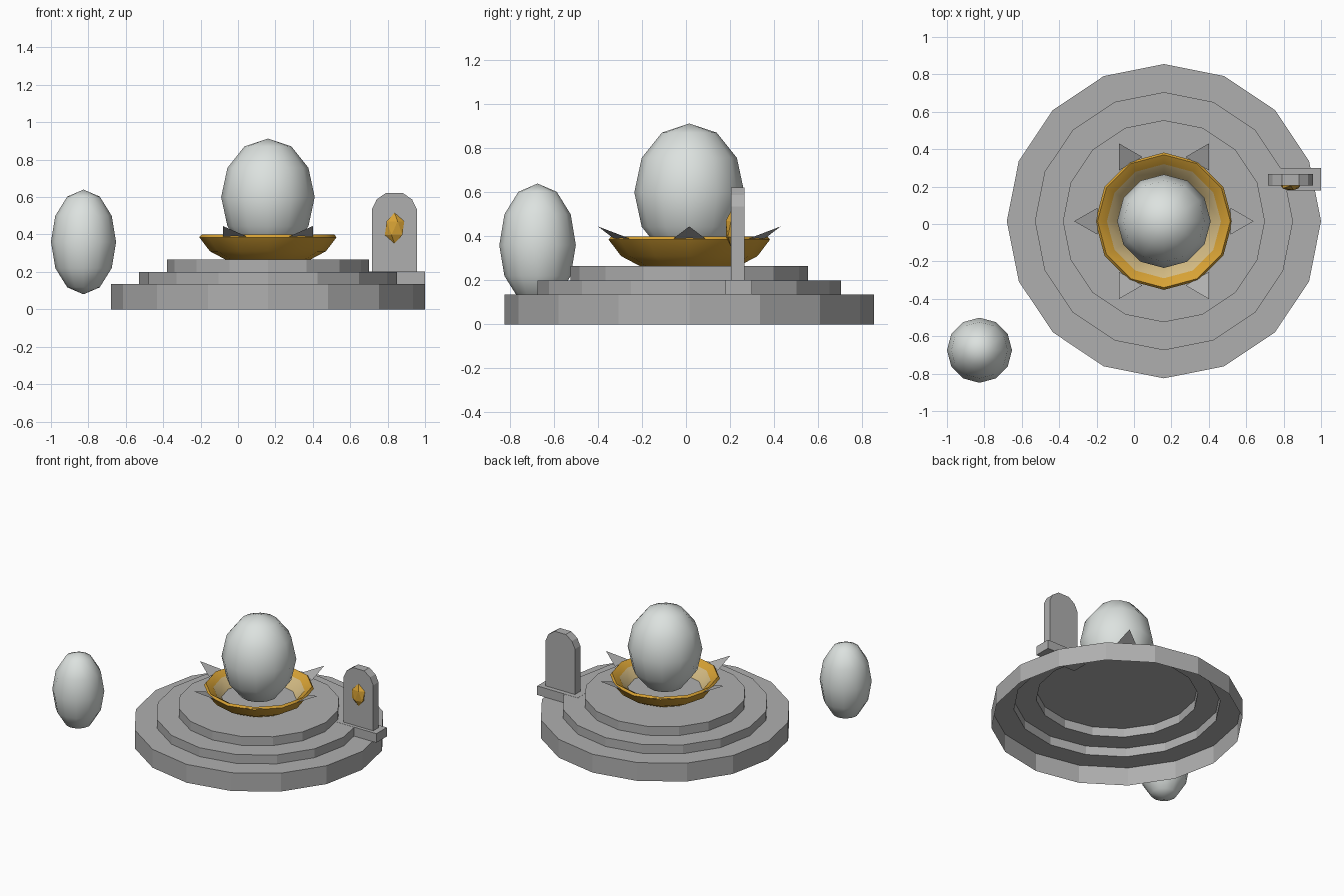
import bpy, bmesh, math
from mathutils import Matrix, Vector

if "Cube" in bpy.data.objects:
    bpy.data.objects.remove(bpy.data.objects["Cube"])

CX, CY = 0.16, 0.015  # centre of the round platform


def material(name, rgb):
    m = bpy.data.materials.new(name)
    m.diffuse_color = (*rgb, 1)
    m.use_nodes = True
    m.node_tree.nodes["Principled BSDF"].inputs["Base Color"].default_value = m.diffuse_color
    return m


STONE = material("grey stone", (0.43, 0.43, 0.43))
SHELL = material("pale shell", (0.72, 0.76, 0.74))
GOLD = material("gold", (0.68, 0.36, 0.035))
SAND = material("pale gold", (0.66, 0.50, 0.23))


def finish(name, bm, mats, smooth=None, loc=(0, 0, 0)):
    me = bpy.data.meshes.new(name)
    bm.to_mesh(me)
    bm.free()
    ob = bpy.data.objects.new(name, me)
    ob.location = loc
    bpy.context.collection.objects.link(ob)
    for m in mats:
        me.materials.append(m)
    if smooth:
        bpy.ops.object.select_all(action='DESELECT')
        bpy.context.view_layer.objects.active = ob
        ob.select_set(True)
        bpy.ops.object.shade_smooth_by_angle(angle=math.radians(smooth))
    return ob


def lathe(bm, profile, sides, cap=True, mat_rule=None):
    """Turn (radius, height) points about z; the last ring is capped."""
    rings = [[bm.verts.new((r * math.cos(2 * math.pi * i / sides),
                            r * math.sin(2 * math.pi * i / sides), z))
              for i in range(sides)] for r, z in profile]
    for k in range(len(rings) - 1):
        a, b = rings[k], rings[k + 1]
        for i in range(sides):
            j = (i + 1) % sides
            f = bm.faces.new((a[i], a[j], b[j], b[i]))
            f.material_index = mat_rule(k) if mat_rule else 0
    if cap:
        f = bm.faces.new(rings[-1])
        f.material_index = mat_rule(len(rings) - 1) if mat_rule else 0


def box(name, lo, hi, mat):
    lo, hi = Vector(lo), Vector(hi)
    bm = bmesh.new()
    bmesh.ops.create_cube(bm, size=1, matrix=Matrix.Translation((lo + hi) / 2)
                          @ Matrix.Diagonal((*(hi - lo), 1)))
    return finish(name, bm, [mat])


def egg(name, loc, radius, half_height):
    bm = bmesh.new()
    bmesh.ops.create_uvsphere(bm, u_segments=12, v_segments=6, radius=1)
    bmesh.ops.scale(bm, vec=(radius, radius, half_height), verts=bm.verts)
    return finish(name, bm, [SHELL], 70, loc)


# Stepped platform, a shell open underneath
bm = bmesh.new()
lathe(bm, [(0.84, 0), (0.84, 0.135), (0.69, 0.135), (0.69, 0.2),
           (0.54, 0.2), (0.54, 0.265)], 16)
finish("stepped_platform", bm, [STONE], None, (CX, CY, 0))

# Dish: gold outside and rim, pale inner slope, stone floor
bm = bmesh.new()
lathe(bm, [(0.225, 0.265), (0.31, 0.31), (0.367, 0.385), (0.355, 0.40),
           (0.305, 0.37), (0.25, 0.30)], 12,
      mat_rule=lambda k: 0 if k < 4 else k - 3)
finish("dish", bm, [GOLD, SAND, STONE], 50, (CX, CY, 0))

# Six flat spikes around the dish rim
bm = bmesh.new()
for i in range(6):
    rot = Matrix.Rotation(math.radians(60 * i), 4, 'Z')
    bm.faces.new([bm.verts.new(rot @ Vector(p)) for p in
                  ((0.355, -0.072, 0.39), (0.48, 0, 0.445), (0.355, 0.072, 0.39))])
finish("rim_spikes", bm, [STONE], None, (CX, CY, 0))

# Large egg in the dish and small egg beside the platform
egg("large_egg", (CX, CY, 0.60), 0.25, 0.313)
egg("small_egg", (-0.826, -0.675, 0.36), 0.174, 0.28)

# Tablet foot and upright tablet with a bevelled arch top
box("tablet_foot", (0.67, 0.18, 0.135), (1.0, 0.30, 0.201), STONE)
bm = bmesh.new()
half = [(0.12, 0.2), (0.12, 0.535), (0.095, 0.587), (0.045, 0.622)]
outline = half + [(-x, z) for x, z in reversed(half)]
face = bm.faces.new([bm.verts.new((x, 0, z)) for x, z in outline])
ext = bmesh.ops.extrude_face_region(bm, geom=[face])
bmesh.ops.translate(bm, vec=(0, 0.062, 0),
                    verts=[v for v in ext["geom"] if isinstance(v, bmesh.types.BMVert)])
bmesh.ops.recalc_face_normals(bm, faces=bm.faces)
finish("tablet", bm, [STONE], None, (0.836, 0.205, 0))

# Faceted gem on the tablet front
bm = bmesh.new()
bmesh.ops.create_icosphere(bm, subdivisions=1, radius=1)
bmesh.ops.scale(bm, vec=(0.058, 0.028, 0.082), verts=bm.verts)
finish("gem", bm, [GOLD], None, (0.837, 0.205, 0.434))
